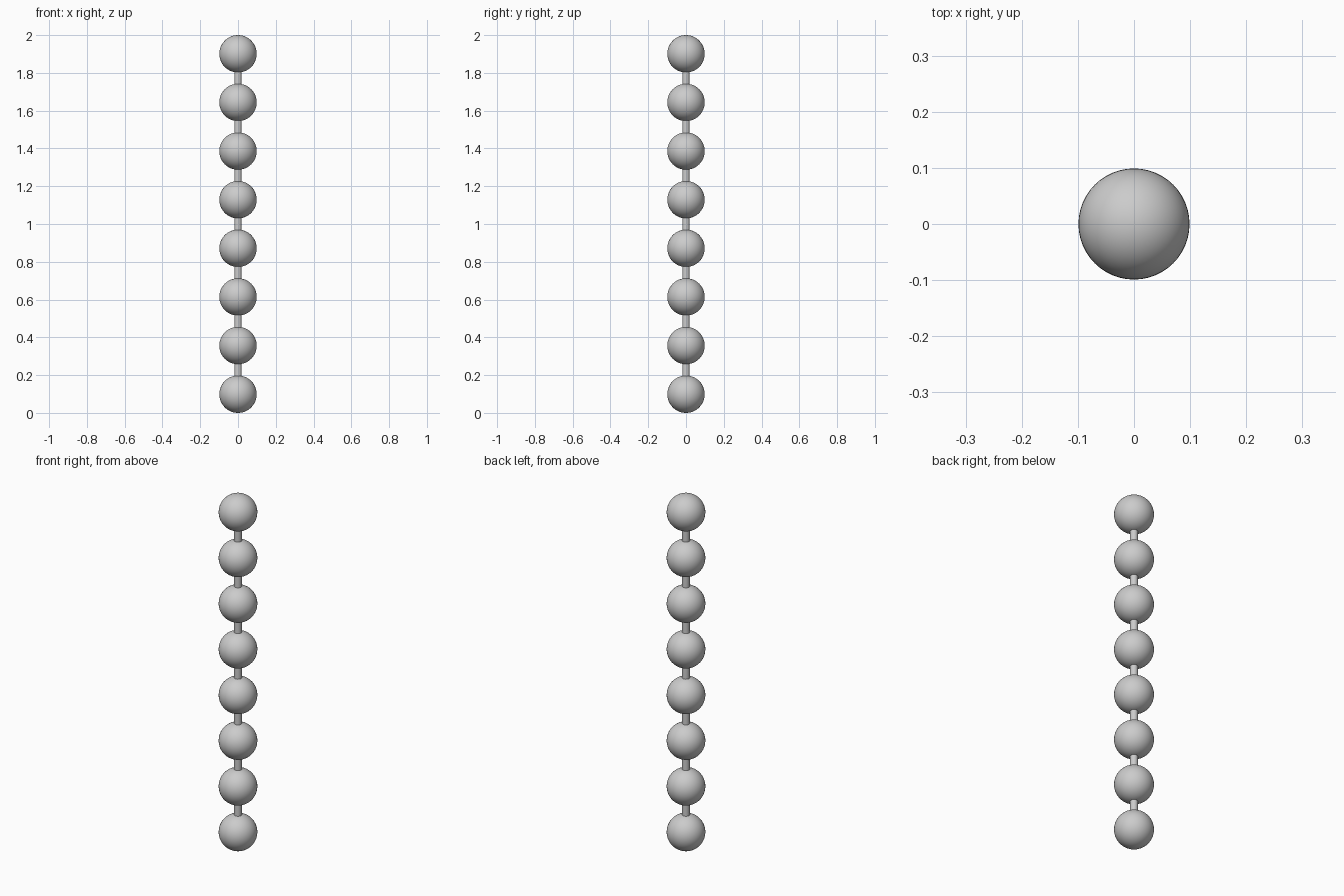
import bpy

if "Cube" in bpy.data.objects:
    bpy.data.objects.remove(bpy.data.objects["Cube"])

COUNT = 8
RADIUS = 0.099
STEP = (2.0 - 2 * RADIUS) / (COUNT - 1)
ROD_RADIUS = 0.0195


def finish(name):
    obj = bpy.context.object
    obj.name = name
    bpy.ops.object.shade_smooth_by_angle()


# Row of round beads stacked upright
for i in range(COUNT):
    bpy.ops.mesh.primitive_uv_sphere_add(
        segments=48, ring_count=24, radius=RADIUS, location=(0, 0, RADIUS + i * STEP))
    finish(f"bead_{i + 1}")

# Short rods linking neighbouring beads, ends tucked just inside the beads
for i in range(COUNT - 1):
    bpy.ops.mesh.primitive_cylinder_add(
        vertices=24, radius=ROD_RADIUS, depth=STEP - 2 * RADIUS + 0.012,
        location=(0, 0, RADIUS + (i + 0.5) * STEP))
    finish(f"link_rod_{i + 1}")
